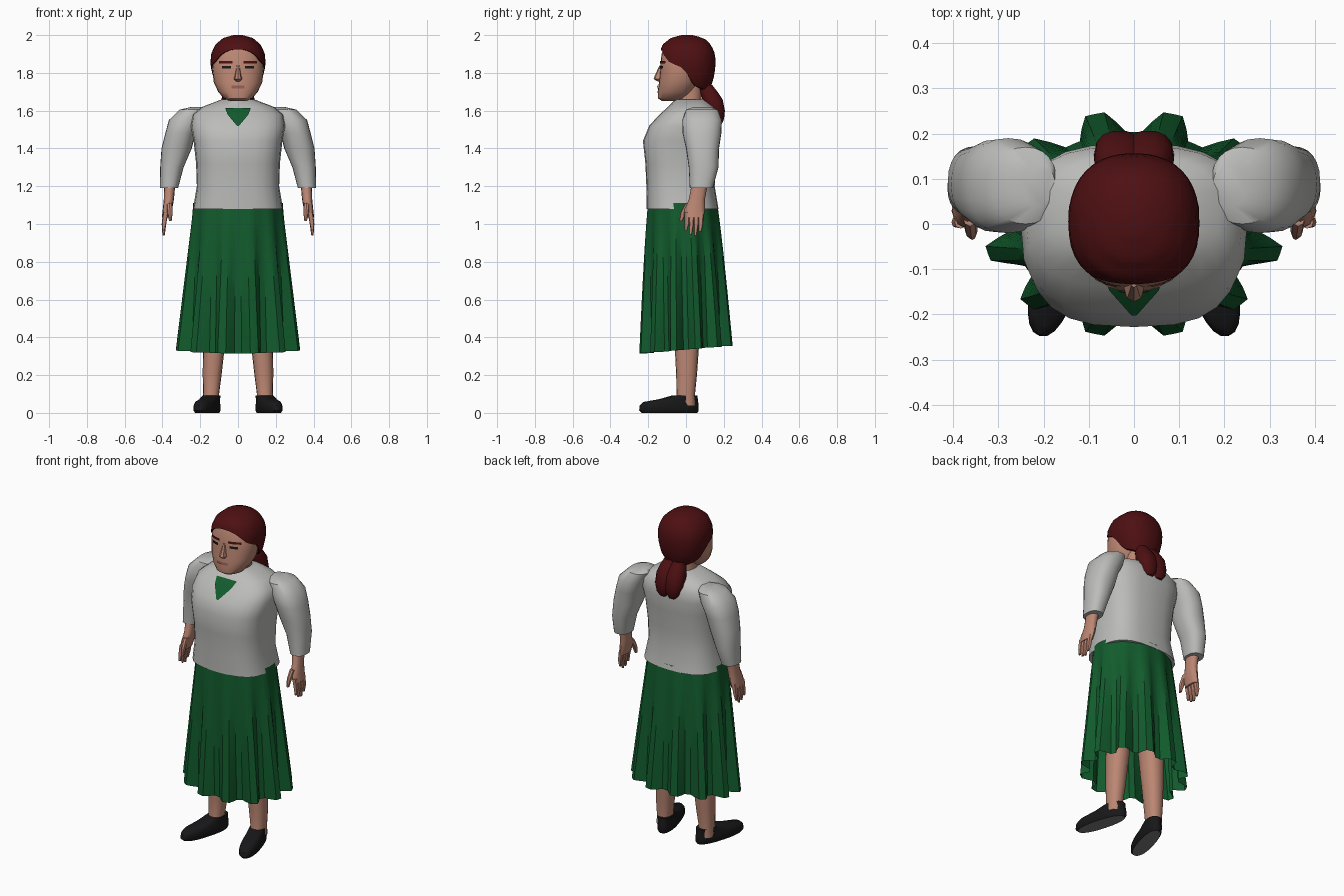
import bpy, bmesh, math
from mathutils import Matrix, Vector

if "Cube" in bpy.data.objects:
    bpy.data.objects.remove(bpy.data.objects["Cube"])


def material(name, r, g, b):
    m = bpy.data.materials.new(name)
    m.use_nodes = True
    m.diffuse_color = (r, g, b, 1)
    node = next(n for n in m.node_tree.nodes if n.type == 'BSDF_PRINCIPLED')
    node.inputs["Base Color"].default_value = (r, g, b, 1)
    node.inputs["Roughness"].default_value = 0.9
    return m


SKIN = material("skin", 0.5, 0.24, 0.17)
HAIR = material("dark red hair", 0.075, 0.005, 0.006)
GREY = material("light grey cloth", 0.5, 0.5, 0.49)
GREEN = material("green cloth", 0.006, 0.105, 0.026)
BLACK = material("black leather", 0.009, 0.009, 0.01)
SOLE = material("grey sole", 0.2, 0.2, 0.2)
LIPS = material("lips", 0.3, 0.11, 0.085)
SIDES = (("left", 1), ("right", -1))


def spow(v, p):
    return math.copysign(abs(v) ** p, v)


def ring(z, rx, yf, yb, cx=0, e=2.3, n=24):
    """Rounded horizontal section from front yf to back yb."""
    cy, ry = (yf + yb) / 2, (yb - yf) / 2
    angles = [2 * math.pi * i / n for i in range(n)]
    return [Vector((cx + rx * spow(math.cos(t), 2 / e),
                    cy + ry * spow(math.sin(t), 2 / e), z)) for t in angles]


def build(name, rows, mat, caps=True, closed=True, angle=40, side=1):
    """Skin a list of rows of points."""
    bm = bmesh.new()
    grid = [[bm.verts.new((p[0] * side, p[1], p[2])) for p in row] for row in rows]
    n = len(rows[0])
    for a, b in zip(grid, grid[1:]):
        for i in range(n if closed else n - 1):
            j = (i + 1) % n
            bm.faces.new((a[i], a[j], b[j], b[i]))
    if caps:
        bm.faces.new(grid[0])
        bm.faces.new(grid[-1])
    bmesh.ops.recalc_face_normals(bm, faces=bm.faces)
    mesh = bpy.data.meshes.new(name)
    bm.to_mesh(mesh)
    bm.free()
    mesh.materials.append(mat)
    ob = bpy.data.objects.new(name, mesh)
    bpy.context.collection.objects.link(ob)
    bpy.ops.object.select_all(action='DESELECT')
    ob.select_set(True)
    bpy.context.view_layer.objects.active = ob
    bpy.ops.object.shade_smooth_by_angle(angle=math.radians(angle))
    return ob


def lookup(table, x):
    """Interpolate rows of a table keyed on their first entry."""
    if x <= table[0][0]:
        return table[0][1:]
    for a, b in zip(table, table[1:]):
        if x <= b[0]:
            f = (x - a[0]) / (b[0] - a[0])
            return [p + (q - p) * f for p, q in zip(a[1:], b[1:])]
    return table[-1][1:]


# Jacket body: height, half width, front, back
torso = [(1.08, .238, -.208, .172), (1.2, .218, -.21, .152), (1.32, .222, -.215, .158),
         (1.44, .235, -.228, .17), (1.52, .25, -.195, .178), (1.58, .24, -.14, .172),
         (1.62, .19, -.095, .15), (1.66, .085, -.055, .1)]
build("jacket_body", [ring(*r, e=2.8) for r in torso], GREY)

# Blouse showing in the neckline
plate = []
for z, w in ((1.615, .068), (1.58, .055), (1.52, .006)):
    y = lookup(torso, z)[1] - .007
    plate.append([(x, y, z) for x in (-w, 0, w)])
build("blouse_neckline", plate, GREEN, caps=False, closed=False)

# Pleated skirt, flaring to an uneven hem
skirt = []
for row in range(9):
    u = row / 8
    pts = []
    for i in range(96):
        t = 2 * math.pi * i / 96
        fold = max(-1, min(1, 1.7 * math.cos(12 * (t - math.radians(15)))))
        k = 1 - .19 * u ** .8 * (.5 - .5 * fold)
        ry = .185 + .067 * u ** .8
        pts.append((k * (.238 + .097 * u) * math.cos(t),
                    -.018 * (1 - u) + k * ry * math.sin(t),
                    1.11 + u * (.335 + .02 * math.sin(t) - 1.11)))
    skirt.append(pts)
build("skirt", skirt, GREEN, caps=False, angle=30)

# Limbs: height, half width, front, back, centre x
sleeve = [(1.62, .035, .04, .13, .21), (1.605, .07, 0, .17, .24), (1.55, .088, -.02, .19, .278),
          (1.48, .08, -.018, .187, .305), (1.4, .08, 0, .175, .325),
          (1.3, .062, .015, .172, .35), (1.19, .048, .02, .142, .365)]
hand = [(1.21, .03, .03, .115, .362), (1.13, .027, .015, .1, .366), (1.08, .025, -.008, .1, .373),
        (1.035, .02, -.005, .095, .383)]
leg = [(.7, .075, -.08, .08, .115), (.4, .06, -.062, .072, .125), (.2, .05, -.052, .058, .137),
       (.1, .042, -.05, .048, .142), (.04, .044, -.06, .05, .142)]
shoe = [(0, .046, -.245, .062), (.012, .053, -.258, .07), (.04, .053, -.255, .07),
        (.058, .049, -.235, .067), (.072, .046, -.15, .064), (.092, .044, -.075, .062)]

for label, s in SIDES:
    build(label + "_sleeve", [ring(*r) for r in sleeve], GREY, side=s)
    build(label + "_hand", [ring(*r, n=12) for r in hand], SKIN, side=s)
    # Fingers and thumb
    for k, tip in enumerate((.965, .945, .94, .96)):
        y = .004 + .025 * k
        rows = [ring(1.06, .014, y - .014, y + .014, .383, n=8),
                ring(1.0, .012, y - .012, y + .012, .392, n=8),
                ring(tip, .006, y - .012, y + .002, .394, n=8)]
        build(f"{label}_finger_{k + 1}", rows, SKIN, side=s)
    build(label + "_thumb", [ring(1.11, .016, -.005, .04, .363, n=8),
                             ring(1.06, .014, -.03, .0, .36, n=8),
                             ring(1.015, .007, -.035, -.018, .358, n=8)], SKIN, side=s)
    build(label + "_leg", [ring(*r, n=16) for r in leg], SKIN, side=s)
    # Shoe turned outward about the heel, with a grey sole
    turn = Matrix.Translation((.138, .0, 0)) @ Matrix.Rotation(math.radians(16), 4, 'Z')
    ob = build(label + "_shoe", [[turn @ p for p in ring(*r)] for r in shoe], BLACK, side=s)
    ob.data.materials.append(SOLE)
    for f in ob.data.polygons:
        if f.normal.z < -.9:
            f.material_index = 1

# Neck and head
build("neck", [ring(1.58, .085, -.07, .09), ring(1.64, .068, -.06, .08),
               ring(1.74, .068, -.06, .09)], SKIN)
head = [(1.65, .04, -.125, -.03), (1.665, .075, -.148, .01), (1.7, .105, -.15, .04),
        (1.75, .128, -.143, .07), (1.82, .137, -.136, .09), (1.9, .13, -.13, .09),
        (1.95, .1, -.105, .08)]
build("head", [ring(*r) for r in head], SKIN)
build("nose", [ring(1.84, .008, -.14, -.11, n=8), ring(1.785, .017, -.166, -.11, n=8),
               ring(1.768, .022, -.172, -.11, n=8), ring(1.755, .012, -.15, -.11, n=8)], SKIN)


def face_plate(name, x0, x1, z0, z1, mat, side=1):
    """Thin patch following the face surface."""
    rows = []
    for z in (z0, z1):
        rx, yf, yb = lookup(head, z)
        xs = [x0 + (x1 - x0) * i / 4 for i in range(5)]
        rows.append([(x, (yf + yb) / 2 - .006 - (yb - yf) / 2
                      * (1 - abs(x / rx) ** 2.3) ** (1 / 2.3), z) for x in xs])
    build(name, rows, mat, caps=False, closed=False, side=side)


for label, s in SIDES:
    face_plate(label + "_eyebrow", .03, .1, 1.85, 1.864, HAIR, s)
    face_plate(label + "_eye", .038, .085, 1.822, 1.836, BLACK, s)
face_plate("mouth", -.035, .035, 1.718, 1.732, LIPS)

# Hair cap: sections by height, and a hem that rises over the forehead
cap = [(1.7, .09, -.1, .118), (1.76, .128, -.13, .145), (1.84, .146, -.147, .157),
       (1.9, .143, -.142, .154), (1.95, .12, -.124, .132), (1.985, .078, -.08, .095),
       (2.0, .025, -.025, .035)]
hem = [(-1, 1.925), (-.9, 1.912), (-.6, 1.86), (-.1, 1.825), (.2, 1.735), (1, 1.7)]
n, rows = 40, []
for step in range(13):
    u = min(step, 11) / 11
    inset = .88 if step == 12 else 1
    pts = []
    for i in range(n):
        t = 2 * math.pi * i / n
        low = lookup(hem, math.sin(t))[0]
        z = 2 - (2 - low) * u ** 1.5
        rx, yf, yb = lookup(cap, z)
        pts.append((inset * rx * spow(math.cos(t), .87),
                    (yf + yb) / 2 + inset * (yb - yf) / 2 * spow(math.sin(t), .87), z))
    rows.append(pts)
build("hair_cap", rows, HAIR, caps=True)

# Ponytail in two lobes
tail = [(1.735, .03, .07, .14), (1.7, .045, .075, .168), (1.66, .056, .085, .195),
        (1.6, .056, .105, .207), (1.555, .042, .135, .202), (1.53, .02, .16, .19)]
for label, s in SIDES:
    build(label + "_ponytail_lobe", [ring(*r, cx=.032, n=14) for r in tail], HAIR, side=s)
